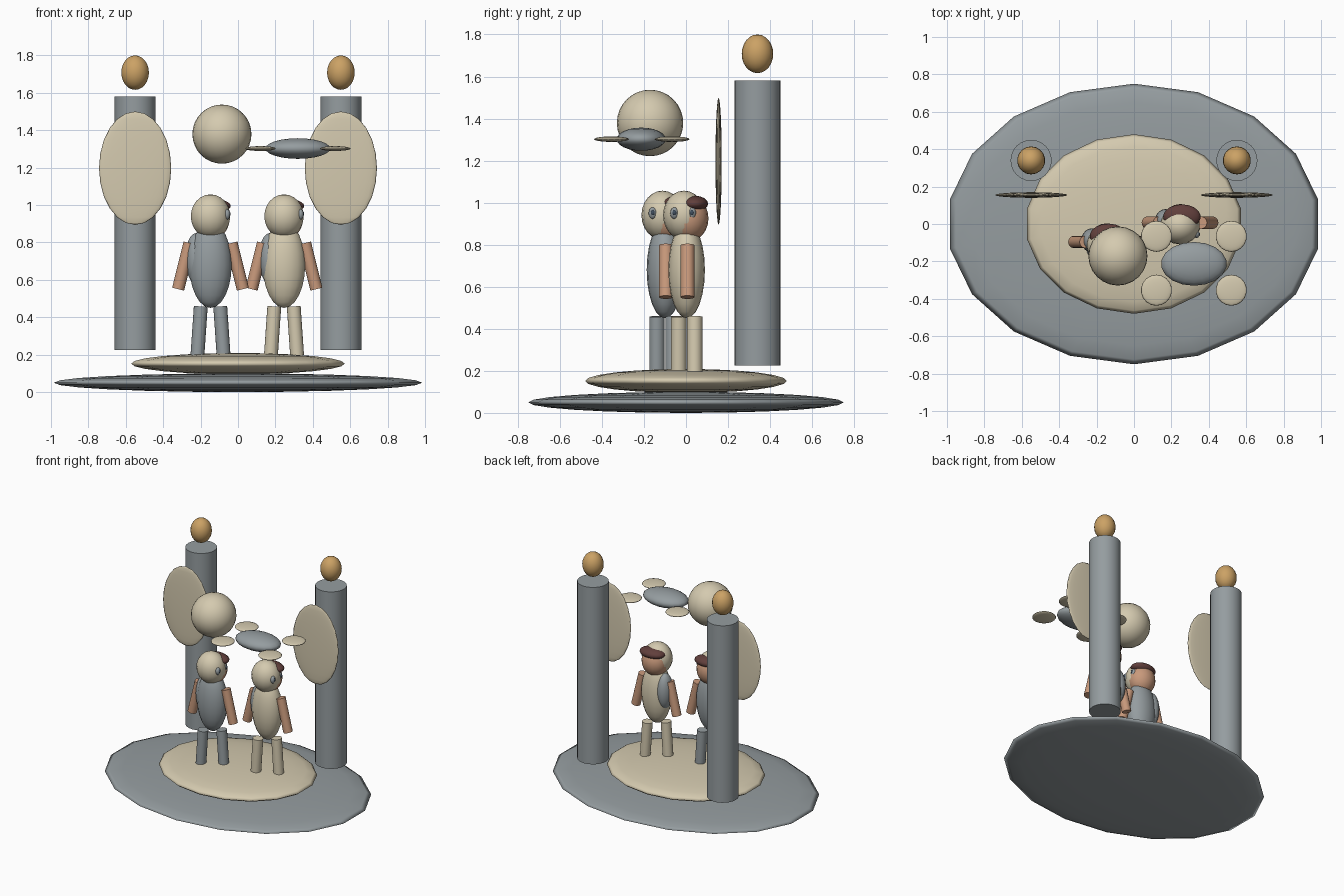
import bpy, bmesh, math
from mathutils import Vector

if "Cube" in bpy.data.objects:
    bpy.data.objects.remove(bpy.data.objects["Cube"])


def material(name, rgb):
    m = bpy.data.materials.new(name)
    m.diffuse_color = (*rgb, 1.0)
    m.use_nodes = True
    m.node_tree.nodes["Principled BSDF"].inputs["Base Color"].default_value = m.diffuse_color
    return m


CREAM = material("cream", (0.66, 0.59, 0.43))
GREY = material("blue grey", (0.30, 0.335, 0.35))
SKIN = material("skin", (0.58, 0.32, 0.20))
AMBER = material("amber", (0.60, 0.36, 0.13))
BROWN = material("dark brown", (0.12, 0.05, 0.045))
SLATE = material("dark slate", (0.05, 0.075, 0.11))


def finish(bm, name, mat):
    me = bpy.data.meshes.new(name)
    bm.to_mesh(me)
    bm.free()
    me.materials.append(mat)
    ob = bpy.data.objects.new(name, me)
    bpy.context.collection.objects.link(ob)
    return ob


def ellipsoid(name, centre, radii, mat, seg=18, rings=12):
    bm = bmesh.new()
    bmesh.ops.create_uvsphere(bm, u_segments=seg, v_segments=rings, radius=1)
    for v in bm.verts:
        v.co = Vector(a * r + c for a, r, c in zip(v.co, radii, centre))
    for f in bm.faces:
        f.smooth = True
    return finish(bm, name, mat)


def rod(name, a, b, r, mat, seg=18):
    a, b = Vector(a), Vector(b)
    d = b - a
    bm = bmesh.new()
    bmesh.ops.create_cone(bm, cap_ends=True, segments=seg, radius1=r, radius2=r,
                          depth=d.length)
    for f in bm.faces:
        f.smooth = len(f.verts) == 4
    for e in bm.edges:
        e.smooth = all(len(f.verts) == 4 for f in e.link_faces)
    bm.transform(d.to_track_quat('Z', 'Y').to_matrix().to_4x4())
    bmesh.ops.translate(bm, verts=bm.verts, vec=(a + b) / 2)
    return finish(bm, name, mat)


# stepped base
ellipsoid("base", (0, 0, 0.05), (1, 0.75, 0.05), GREY)
ellipsoid("inner_platform", (0, 0, 0.152), (0.58, 0.48, 0.057), CREAM)

# columns with finials and hanging panels
for side, x in (("left", -0.55), ("right", 0.55)):
    rod(side + "_column", (x, 0.34, 0.225), (x, 0.34, 1.58), 0.11, GREY, 24)
    ellipsoid(side + "_finial", (x, 0.34, 1.708), (0.075, 0.075, 0.092), AMBER)
    ellipsoid(side + "_panel", (x, 0.155, 1.197), (0.193, 0.015, 0.303), CREAM, 24)


def figure(name, x, y, suit):
    def at(dx, dy, z):
        return (x + dx, y + dy, z)
    ellipsoid(name + "_torso", at(0, 0, 0.68), (0.115, 0.087, 0.23), suit)
    ellipsoid(name + "_backpack", at(-0.078, 0.012, 0.715), (0.057, 0.065, 0.135), GREY)
    # head, pale hood over the front, hair at the back
    ellipsoid(name + "_head", at(0.003, 0.008, 0.925), (0.1, 0.096, 0.11), SKIN)
    ellipsoid(name + "_hood", at(0, -0.012, 0.94), (0.107, 0.1, 0.117), CREAM)
    ellipsoid(name + "_hair", at(0.01, 0.036, 0.995), (0.1, 0.066, 0.038), BROWN)
    # eyes
    for dy in (-0.058, 0.025):
        ellipsoid(name + "_eye", at(0.088, dy, 0.95), (0.017, 0.02, 0.028), GREY, 12, 8)
        ellipsoid(name + "_pupil", at(0.1, dy, 0.952), (0.008, 0.01, 0.013), SLATE, 12, 8)
    # limbs
    for s in (-1, 1):
        rod(name + "_arm", at(0.112 * s, 0.004, 0.797), at(0.173 * s, 0.004, 0.55),
            0.033, SKIN)
        rod(name + "_leg", at(0.052 * s, 0.038 * s, 0.458), at(0.07 * s, 0.038 * s, 0.195),
            0.037, suit)


figure("left_figure", -0.147, -0.1, GREY)
figure("right_figure", 0.246, 0.003, CREAM)

# floating globe
ellipsoid("globe", (-0.086, -0.171, 1.379), (0.158, 0.158, 0.158), CREAM, 24, 16)

# hovering flyer with four discs
ellipsoid("flyer_body", (0.32, -0.213, 1.302), (0.176, 0.117, 0.055), GREY)
for sx in (-1, 1):
    for sy in (-1, 1):
        ellipsoid("flyer_disc", (0.32 + 0.2 * sx, -0.21 + 0.144 * sy, 1.302),
                  (0.083, 0.083, 0.013), CREAM)
